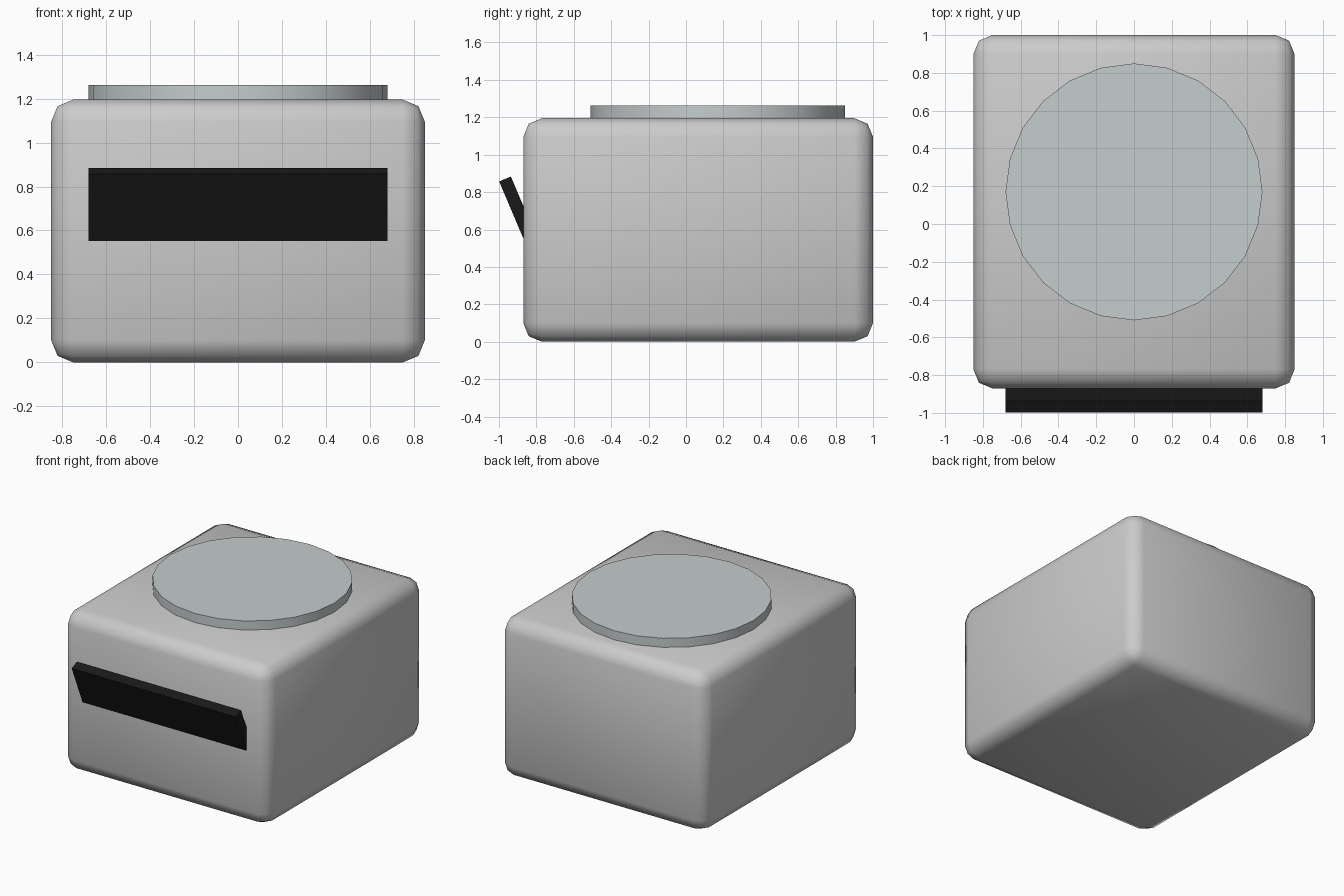
import bpy
from math import radians, pi

if "Cube" in bpy.data.objects:
    bpy.data.objects.remove(bpy.data.objects["Cube"])


def box(name, size, centre, tilt=0.0):
    bpy.ops.mesh.primitive_cube_add(size=1, location=centre, rotation=(tilt, 0, 0))
    ob = bpy.context.object
    ob.name = name
    ob.scale = size
    bpy.ops.object.transform_apply(location=False, rotation=False, scale=True)
    return ob


# Rounded housing
body = box("body", (1.70, 1.87, 1.195), (0, 0.065, 0.5975))
bevel = body.modifiers.new("rounded_edges", 'BEVEL')
bevel.width = 0.10
bevel.segments = 2
bpy.ops.object.shade_smooth()

# Round plate on top, sunk slightly into the housing
bottom, top = 1.15, 1.263
bpy.ops.mesh.primitive_cylinder_add(vertices=24, radius=0.68, depth=top - bottom,
                                    location=(0, 0.17, (top + bottom) / 2))
plate = bpy.context.object
plate.name = "top_plate"
bpy.ops.object.shade_smooth_by_angle(angle=radians(30))
plate_mat = bpy.data.materials.new("pale_grey")
plate_mat.diffuse_color = (0.56, 0.61, 0.61, 1)
plate_mat.use_nodes = True
plate_mat.node_tree.nodes["Principled BSDF"].inputs["Base Color"].default_value = plate_mat.diffuse_color
plate.data.materials.append(plate_mat)

# Tilted control panel emerging from the front
panel = box("front_panel", (1.36, 0.068, 0.50), (0, -0.87, 0.64), radians(23))
panel_mat = bpy.data.materials.new("black")
panel_mat.diffuse_color = (0.01, 0.01, 0.01, 1)
panel_mat.use_nodes = True
panel_mat.node_tree.nodes["Principled BSDF"].inputs["Base Color"].default_value = panel_mat.diffuse_color
panel.data.materials.append(panel_mat)
